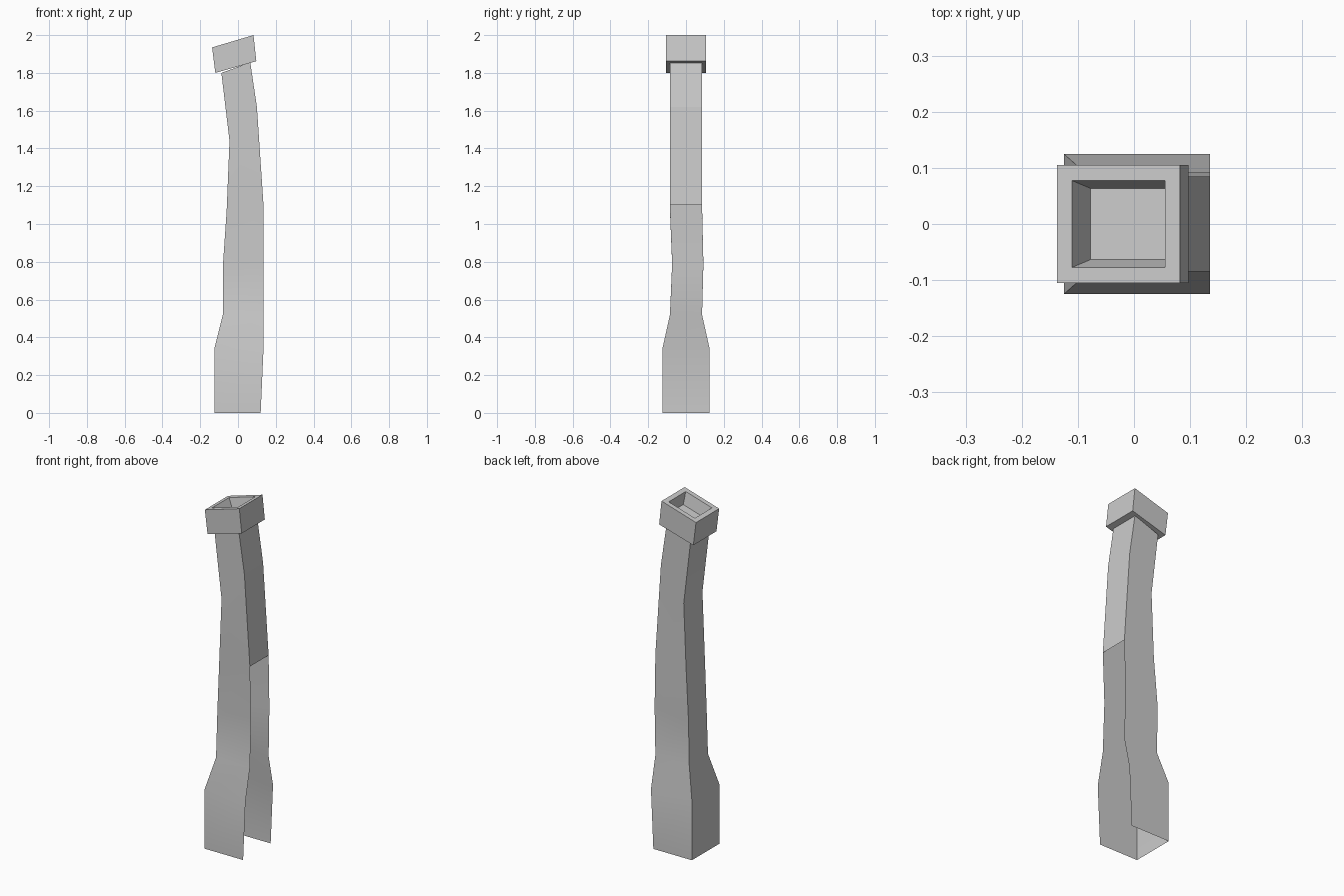
import bpy, bmesh, math
from mathutils import Vector

cube = bpy.data.objects.get("Cube")
if cube:
    bpy.data.objects.remove(cube, do_unlink=True)

# Single flat colour
GREY = (0.6, 0.6, 0.6, 1)
mat = bpy.data.materials.new("light grey")
mat.use_nodes = True
mat.diffuse_color = GREY
mat.node_tree.nodes["Principled BSDF"].inputs["Base Color"].default_value = GREY


def finish(name, bm):
    mesh = bpy.data.meshes.new(name)
    bm.to_mesh(mesh)
    bm.free()
    mesh.materials.append(mat)
    obj = bpy.data.objects.new(name, mesh)
    bpy.context.scene.collection.objects.link(obj)
    return obj


# Bent shaft: rings of (left x, left z, right x, right z, front y, back y)
rings = [
    (-.125, 0, .12, 0, -.125, .125),
    (-.125, .34, .135, .34, -.125, .125),
    (-.08, .52, .135, .52, -.085, .085),
    (-.08, .78, .135, .8, -.073, .092),
    (-.06, 1.07, .135, 1.1, -.085, .085),
    (-.045, 1.44, .10, 1.62, -.085, .085),
    (-.088, 1.80, .065, 1.855, -.085, .085),
]
OPEN_RINGS = 4  # the +x side is open below this ring
bm = bmesh.new()
loops = []
for xl, zl, xr, zr, y0, y1 in rings:
    corners = [(xl, y0, zl), (xr, y0, zr), (xr, y1, zr), (xl, y1, zl)]
    loops.append([bm.verts.new(c) for c in corners])
for i in range(len(loops) - 1):
    a, b = loops[i], loops[i + 1]
    for j in range(4):
        if j == 1 and i < OPEN_RINGS:
            continue
        k = (j + 1) % 4
        face = bm.faces.new((a[j], a[k], b[k], b[j]))
        face.smooth = j != 1
# Keep the four long corners crisp
for a, b in zip(loops, loops[1:]):
    for va, vb in zip(a, b):
        edge = bm.edges.get((va, vb))
        if edge:
            edge.smooth = False
finish("bent_shaft", bm)

# Tilted cap with a tapered square recess in its top
bm = bmesh.new()
bmesh.ops.create_cube(bm, size=1)
for v in bm.verts:
    x0, z0, x1, z1 = (-.137, 1.935, .082, 2.0) if v.co.z > 0 else (-.12, 1.80, .097, 1.862)
    right = v.co.x > 0
    v.co = Vector((x1 if right else x0, math.copysign(.105, v.co.y), z1 if right else z0))
bm.normal_update()
top = max(bm.faces, key=lambda f: f.calc_center_median().z)
bmesh.ops.inset_region(bm, faces=[top], thickness=.039)
bmesh.ops.inset_region(bm, faces=[top], thickness=.02)
bm.normal_update()
bmesh.ops.translate(bm, verts=top.verts, vec=top.normal * -.07)
finish("cap", bm)
